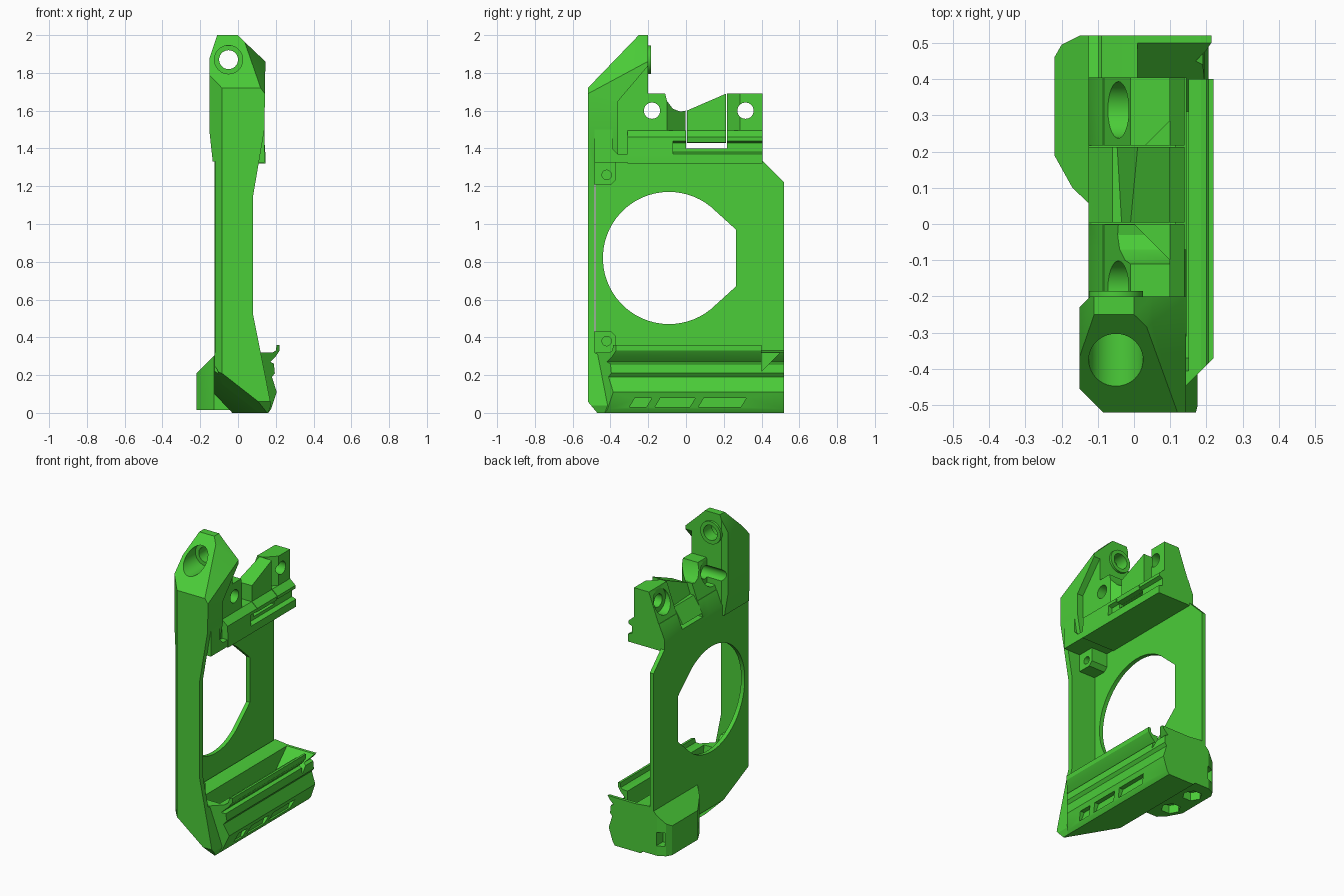
import bpy, bmesh, math
from mathutils import Vector

if "Cube" in bpy.data.objects:
    bpy.data.objects.remove(bpy.data.objects["Cube"])

green = bpy.data.materials.new("bright_green")
green.diffuse_color = (0.07, 0.61, 0.04, 1)
green.use_nodes = True
green.node_tree.nodes["Principled BSDF"].inputs["Base Color"].default_value = green.diffuse_color


def prism(name, axis, pts, lo, hi):
    """Extrude a 2D profile along an axis (x: yz pts, y: xz pts, z: xy pts)."""
    place = {"x": lambda a, b, t: (t, a, b),
             "y": lambda a, b, t: (a, t, b),
             "z": lambda a, b, t: (a, b, t)}[axis]
    bm = bmesh.new()
    n = len(pts)
    low = [bm.verts.new(place(a, b, lo)) for a, b in pts]
    high = [bm.verts.new(place(a, b, hi)) for a, b in pts]
    bm.faces.new(low)
    bm.faces.new(high)
    for i in range(n):
        j = (i + 1) % n
        bm.faces.new((low[i], low[j], high[j], high[i]))
    bmesh.ops.recalc_face_normals(bm, faces=bm.faces)
    me = bpy.data.meshes.new(name)
    bm.to_mesh(me)
    bm.free()
    me.materials.append(green)
    ob = bpy.data.objects.new(name, me)
    bpy.context.collection.objects.link(ob)
    return ob


def box(name, x, y, z):
    return prism(name, "z", [(x[0], y[0]), (x[1], y[0]), (x[1], y[1]), (x[0], y[1])], *z)


def disc(a, b, r, n=40, start=0.0, sweep=360.0):
    """Points of a circle, or of an arc when sweep is below 360."""
    steps = n if sweep == 360 else n - 1
    return [(a + r * math.cos(math.radians(start + sweep * i / steps)),
             b + r * math.sin(math.radians(start + sweep * i / steps))) for i in range(n)]


def boolean(ob, tool, mode="DIFFERENCE"):
    mod = ob.modifiers.new("cut", "BOOLEAN")
    mod.operation, mod.object, mod.solver = mode, tool, "EXACT"
    bpy.context.view_layer.objects.active = ob
    bpy.ops.object.modifier_apply(modifier=mod.name)
    bpy.data.objects.remove(tool)


def slice_off(ob, point, normal):
    """Remove everything on the normal's side of a plane and cap the cut."""
    bm = bmesh.new()
    bm.from_mesh(ob.data)
    res = bmesh.ops.bisect_plane(bm, geom=bm.verts[:] + bm.edges[:] + bm.faces[:], dist=1e-5,
                                 plane_co=Vector(point), plane_no=Vector(normal).normalized(),
                                 clear_outer=True)
    edges = [e for e in res["geom_cut"] if isinstance(e, bmesh.types.BMEdge)]
    bmesh.ops.holes_fill(bm, edges=edges, sides=0)
    bmesh.ops.recalc_face_normals(bm, faces=bm.faces)
    bm.to_mesh(ob.data)
    bm.free()


# Side plate with the large flat-sided round opening
plate = prism("side_plate", "x", [(-0.48, 0.25), (0.52, 0.25), (0.52, 1.22), (0.405, 1.335),
                                  (0.405, 1.36), (-0.48, 1.36)], -0.125, -0.098)
opening = disc(-0.09, 0.82, 0.35, 48, 45, 270) + [(0.265, 0.67), (0.265, 0.97)]
boolean(plate, prism("cutter", "x", opening, -0.3, 0.3))

# Front pillar and angled head: front outline intersected with the side profile
toe_point, toe_normal = (0.12, -0.52, 0.05), (-1, -0.6, -1.28)
outline = [(-0.03, 0), (0.16, 0), (0.175, 0.04), (0.14, 0.22), (0.08, 0.52), (0.08, 1.15),
           (0.14, 1.5), (0.145, 1.86), (0.05, 1.95), (0, 2), (-0.11, 2), (-0.15, 1.88),
           (-0.15, 1.48), (-0.125, 1.25), (-0.125, 0.25), (-0.11, 0.23)]
side = [(-0.52, 0.06), (-0.47, 0), (-0.40, 0), (-0.40, 0.28), (-0.485, 0.32), (-0.485, 1.33),
        (-0.2, 1.33), (-0.2, 2), (-0.25, 2), (-0.52, 1.72)]
pillar = prism("front_pillar", "y", outline, -0.6, -0.1)
boolean(pillar, prism("cutter", "x", side, -0.4, 0.4), "INTERSECT")
slice_off(pillar, (-0.085, -0.52, 1), (-1, -1, 0))
slice_off(pillar, (-0.12, -0.2, 1.8), (-1, 1, 0))
slice_off(pillar, (0.12, -0.52, 1.72), (0.042, -0.017, 0.031))
slice_off(pillar, toe_point, toe_normal)
# Recessed flank behind the head, with a sloped rim, and the stepped bore
boolean(pillar, prism("cutter", "x", [(-0.36, 1.37), (-0.36, 1.65), (-0.19, 1.85),
                                      (-0.1, 1.86), (-0.1, 1.30), (-0.31, 1.30), (-0.31, 1.37)], 0.10, 0.3))
boolean(pillar, prism("cutter", "y", disc(-0.05, 1.87, 0.05), -0.6, -0.1))
boolean(pillar, prism("cutter", "y", disc(-0.05, 1.87, 0.075), -0.6, -0.27))
collar = prism("bore_collar", "y", disc(-0.05, 1.87, 0.075), -0.21, -0.185)
boolean(collar, prism("cutter", "y", disc(-0.05, 1.87, 0.05), -0.3, -0.1))
# Flank web joining the pillar to the upper rail
prism("flank_web", "x", [(-0.485, 1.325), (-0.30, 1.325), (-0.30, 1.37), (-0.36, 1.37),
                         (-0.39, 1.40), (-0.39, 1.50), (-0.485, 1.50)], -0.10, 0.14)

# Lower rail with hooked lip, trough and side recesses
rail = prism("lower_rail", "y", [(-0.03, 0), (0.16, 0), (0.175, 0.02), (0.205, 0.11), (0.18, 0.19),
                                 (0.195, 0.21), (0.19, 0.26), (0.17, 0.27), (0.20, 0.30), (0.22, 0.33),
                                 (0.22, 0.36), (0.205, 0.36), (0.20, 0.33), (0.185, 0.32), (0.0, 0.32),
                                 (-0.09, 0.33), (-0.125, 0.3), (-0.125, 0.1)], -0.48, 0.52)
slice_off(rail, (0.20, -0.39, 0.2), (1, -1, 0))
slice_off(rail, toe_point, toe_normal)
slice_off(rail, (0, -0.48, 0.015), (0, -1, -1))
boolean(rail, prism("cutter", "x", [(-0.42, 0.4), (-0.37, 0.13), (0.31, 0.13), (0.5, 0.32),
                                    (0.5, 0.4)], 0.01, 0.15))
# Ramp notch that ends the hooked lip
boolean(rail, prism("cutter", "x", [(0.40, 0.22), (0.50, 0.32), (0.55, 0.322), (0.55, 0.4),
                                    (0.40, 0.4)], 0.10, 0.3))
for y0, y1 in ((-0.30, -0.18), (-0.165, 0.05), (0.065, 0.32)):
    boolean(rail, prism("cutter", "x", [(y0, 0.03), (y1 - 0.03, 0.03), (y1, 0.08), (y0 + 0.03, 0.08)],
                        0.165, 0.3))

# Rear foot lobe with fastener pockets
lobe = prism("foot_lobe", "z", [(0, 0.06), (-0.128, 0.06), (-0.17, 0.10), (-0.22, 0.19), (-0.22, 0.46),
                                (-0.20, 0.495), (-0.15, 0.52), (0, 0.52)], 0.015, 0.31)
slice_off(lobe, (-0.22, 0.3, 0.21), (-1, 0, 1))
boolean(lobe, box("cutter", (-0.195, -0.145), (0.45, 0.6), (0.08, 0.17)))
for y in (0.19, 0.39):
    boolean(lobe, prism("cutter", "z", disc(-0.13, y, 0.06, 6), -0.1, 0.07))

# Corner bosses with one chamfered corner and a screw hole
for name, near, far, zc in (("upper_boss", 1.34, 1.21, 1.26), ("lower_boss", 0.30, 0.43, 0.38)):
    step = 0.025 if near > far else -0.025
    boss = prism(name, "x", [(-0.49, near), (-0.37, near), (-0.37, far + step),
                             (-0.395, far), (-0.49, far)], -0.1, 0.02)
    boolean(boss, prism("cutter", "x", disc(-0.42, zc, 0.025, 24), -0.05, 0.1))

# Upper rail: stepped ledge with a side groove
ledge = [(-0.125, 1.32), (0.145, 1.32), (0.145, 1.37), (0.115, 1.38), (0.115, 1.43),
         (0.14, 1.44), (0.14, 1.46), (0.10, 1.495), (-0.085, 1.495), (-0.125, 1.40)]
rail_top = prism("upper_rail", "y", ledge, -0.07, 0.405)
prism("upper_rail_front", "y", [p for i, p in enumerate(ledge) if i not in (3, 4)], -0.31, -0.07)

# Upper block with scooped saddle and sloped inner side
block = prism("upper_block", "x", [(-0.38, 1.42), (-0.002, 1.42), (-0.002, 1.6), (-0.03, 1.595),
                                   (-0.07, 1.61), (-0.10, 1.65), (-0.11, 1.69), (-0.25, 1.69),
                                   (-0.38, 1.6)], -0.125, 0.10)
rear = prism("rear_lug", "x", [(0.217, 1.42), (0.405, 1.42), (0.405, 1.69), (0.217, 1.69)], -0.125, 0.10)
wedge = prism("middle_wedge", "x", [(0.004, 1.428), (0.212, 1.428), (0.212, 1.69), (0.004, 1.6)],
              -0.125, 0.10)
prism("wedge_ledge", "y", [(0.09, 1.428), (0.135, 1.432), (0.14, 1.46), (0.10, 1.495),
                           (0.09, 1.495)], 0.004, 0.212)
prism("wedge_base", "y", [(-0.125, 1.428), (-0.06, 1.53), (0.0, 1.53), (0.0, 1.428)], 0.004, 0.212)
# Clearance slot around the wedge
boolean(rail_top, box("cutter", (-0.3, 0.3), (0, 0.217), (1.40, 1.6)))
for part in (block, rear):
    slice_off(part, (-0.01, 0, 1.69), (-0.27, 0, 0.10))
slice_off(wedge, (0.01, 0.212, 1.69), (-0.034, -0.002, 0.012))
# Angled corners facing the wedge
slice_off(block, (0.10, -0.10, 1.6), (1, 1, 0))
slice_off(rear, (0.10, 0.285, 1.6), (1, -1, 0))
# Cross holes with counterbores on the sloped side
for part, y in ((block, -0.18), (rear, 0.315)):
    boolean(part, prism("cutter", "x", disc(y, 1.6, 0.043), -0.3, 0.3))
    boolean(part, prism("cutter", "x", disc(y, 1.6, 0.078), -0.3, -0.015))
boolean(pillar, prism("cutter", "x", disc(-0.18, 1.6, 0.043), -0.3, 0.3))

# Smooth round walls, crisp edges elsewhere
bpy.ops.object.select_all(action="DESELECT")
for ob in bpy.context.collection.objects:
    ob.select_set(True)
bpy.context.view_layer.objects.active = plate
bpy.ops.object.shade_smooth_by_angle(angle=math.radians(25))
